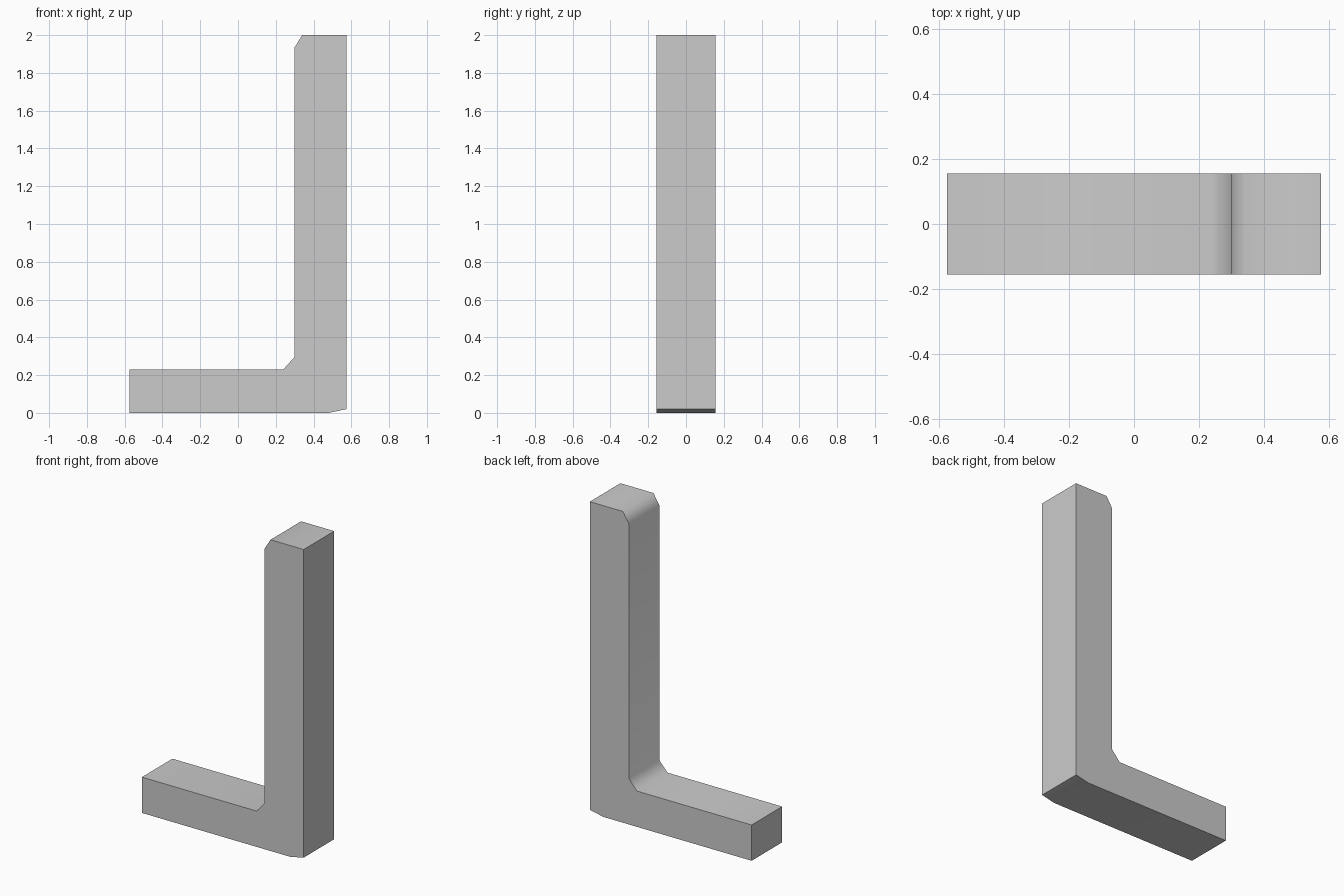
import bpy, bmesh, math

if "Cube" in bpy.data.objects:
    bpy.data.objects.remove(bpy.data.objects["Cube"])

HALF_DEPTH = 0.155

# L-shaped outline in x, z, counter-clockwise seen from the front
profile = [(-0.575, 0.0), (0.48, 0.0), (0.575, 0.02), (0.575, 2.0),
           (0.34, 2.0), (0.298, 1.932), (0.298, 0.295), (0.24, 0.23),
           (-0.575, 0.23)]

# Bracket: outline extruded from front to back
bm = bmesh.new()
front = bm.faces.new([bm.verts.new((x, -HALF_DEPTH, z)) for x, z in profile])
result = bmesh.ops.extrude_face_region(bm, geom=[front], use_keep_orig=True)
moved = [g for g in result["geom"] if isinstance(g, bmesh.types.BMVert)]
bmesh.ops.translate(bm, verts=moved, vec=(0, 2 * HALF_DEPTH, 0))
bmesh.ops.recalc_face_normals(bm, faces=bm.faces[:])

mesh = bpy.data.meshes.new("angle_bracket")
bm.to_mesh(mesh)
bm.free()
bracket = bpy.data.objects.new("angle_bracket", mesh)
bpy.context.collection.objects.link(bracket)

# Soft shading over the chamfers, sharp square corners
bpy.context.view_layer.objects.active = bracket
bracket.select_set(True)
bpy.ops.object.shade_smooth_by_angle(angle=math.radians(65))
